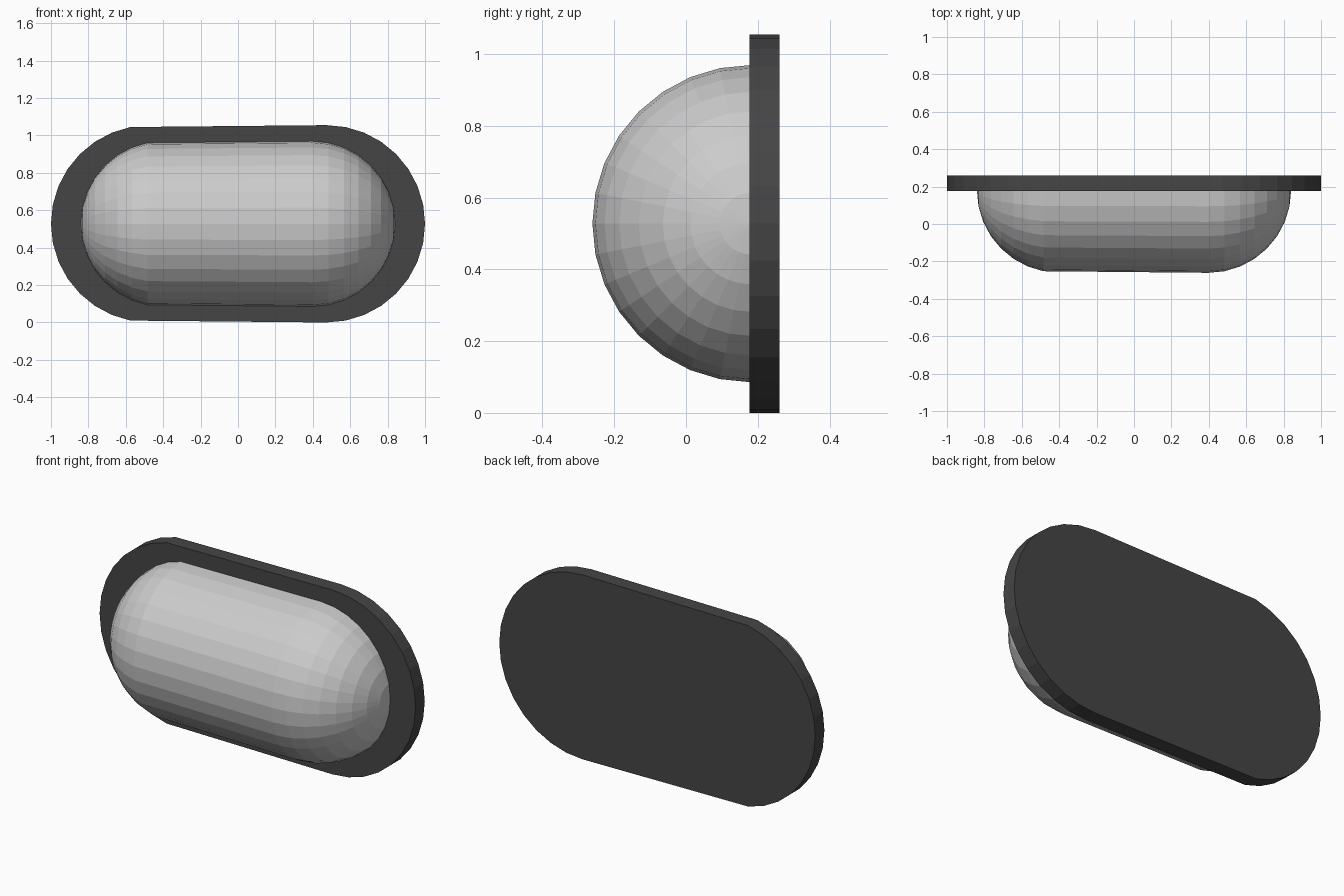
import bpy, bmesh
from math import sin, cos, pi

if "Cube" in bpy.data.objects:
    bpy.data.objects.remove(bpy.data.objects["Cube"])

STEP = pi / 16          # 32-sided circles
ZC = 0.5275             # height of the long axis


def finish(name, bm, color=None):
    bmesh.ops.recalc_face_normals(bm, faces=bm.faces)
    mesh = bpy.data.meshes.new(name)
    bm.to_mesh(mesh)
    bm.free()
    ob = bpy.data.objects.new(name, mesh)
    bpy.context.collection.objects.link(ob)
    if color:
        mat = bpy.data.materials.new(name + "_material")
        mat.diffuse_color = color
        mat.use_nodes = True
        mat.node_tree.nodes["Principled BSDF"].inputs["Base Color"].default_value = mat.diffuse_color
        mesh.materials.append(mat)
    return ob


# Back plate: pill outline; only the right end keeps its topmost/bottom points
bm = bmesh.new()
R, OFF, FRONT, BACK = 0.5275, 0.4725, 0.177, 0.26
outline = [(OFF + R * sin(i * STEP), ZC + R * cos(i * STEP)) for i in range(17)]
outline += [(-OFF + R * sin(i * STEP), ZC + R * cos(i * STEP)) for i in range(17, 32)]
face = bm.faces.new([bm.verts.new((x, FRONT, z)) for x, z in outline])
ext = bmesh.ops.extrude_face_region(bm, geom=[face], use_keep_orig=True)
bmesh.ops.translate(bm, vec=(0, BACK - FRONT, 0),
                    verts=[g for g in ext["geom"] if isinstance(g, bmesh.types.BMVert)])
finish("back_plate", bm, (0.06, 0.06, 0.06, 1))

# Domed cover: half capsule made of rings around the x axis
bm = bmesh.new()
R, OFF, YC = 0.442, 0.398, 0.181
sections = [(OFF + R * cos(j * STEP), R * sin(j * STEP)) for j in range(1, 9)]
sections += [(-OFF - R * cos(j * STEP), R * sin(j * STEP)) for j in range(7, 0, -1)]
rings = [[bm.verts.new((x, YC - r * sin(i * STEP), ZC + r * cos(i * STEP)))
          for i in range(17)] for x, r in sections]
for a, b in zip(rings, rings[1:]):
    for i in range(16):
        bm.faces.new((a[i], a[i + 1], b[i + 1], b[i]))
for ring, x in ((rings[0], OFF + R), (rings[-1], -OFF - R)):
    pole = bm.verts.new((x, YC, ZC))
    for i in range(16):
        bm.faces.new((pole, ring[i], ring[i + 1]))
# make sure the open shell faces outward
cover = finish("domed_cover", bm)
if sum(p.normal.y * p.area for p in cover.data.polygons) > 0:
    cover.data.flip_normals()
